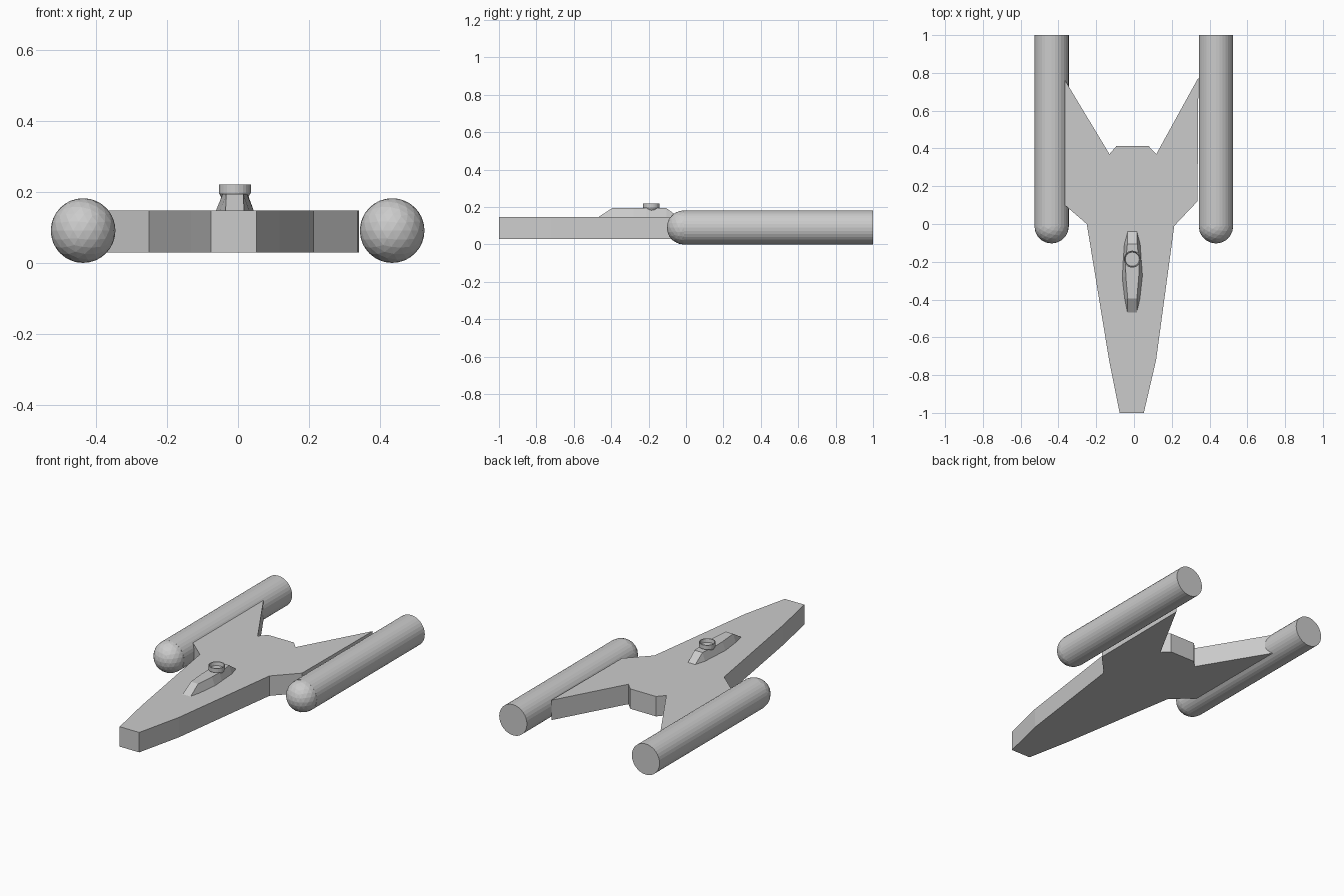
import bpy, bmesh, math
from mathutils import Matrix

if "Cube" in bpy.data.objects:
    bpy.data.objects.remove(bpy.data.objects["Cube"])


def make_object(name, bm):
    bmesh.ops.recalc_face_normals(bm, faces=bm.faces)
    mesh = bpy.data.meshes.new(name)
    bm.to_mesh(mesh)
    bm.free()
    obj = bpy.data.objects.new(name, mesh)
    bpy.context.collection.objects.link(obj)
    return obj


def extrude_outline(name, outline, z0, z1):
    bm = bmesh.new()
    face = bm.faces.new([bm.verts.new((x, y, z0)) for x, y in outline])
    geom = bmesh.ops.extrude_face_region(bm, geom=[face])["geom"]
    verts = [g for g in geom if isinstance(g, bmesh.types.BMVert)]
    bmesh.ops.translate(bm, verts=verts, vec=(0, 0, z1 - z0))
    return make_object(name, bm)


# Hull: flat arrowhead slab, one wing running into its engine
right = [(0.052, -1), (0.117, -0.72), (0.213, -0.01), (0.336, 0.12),
         (0.341, 0.775), (0.118, 0.37), (0.077, 0.413)]
left = [(-0.093, 0.413), (-0.13, 0.37), (-0.38, 0.785), (-0.38, 0.112),
        (-0.25, 0.0), (-0.132, -0.72), (-0.076, -1)]
extrude_outline("hull", right + left, 0.029, 0.147)


# Engines: round tube with a faceted ball at the front
def engine(side, x):
    r, z, y0 = 0.091, 0.091, -0.012
    bm = bmesh.new()
    bmesh.ops.create_cone(
        bm, cap_ends=True, segments=32, radius1=r, radius2=r, depth=1 - y0,
        matrix=Matrix.Translation((x, (1 + y0) / 2, z)) @ Matrix.Rotation(math.pi / 2, 4, 'X'))
    make_object(side + "_engine_tube", bm)
    bm = bmesh.new()
    bmesh.ops.create_icosphere(bm, subdivisions=3, radius=r,
                               matrix=Matrix.Translation((x, y0, z)))
    make_object(side + "_engine_nose", bm)


engine("left", -0.436)
engine("right", 0.434)


# Cabin: lofted along y from (y, half width at base, half width at top, top z)
cx = -0.009
stations = [(-0.468, 0.026, 0.026, 0.147), (-0.395, 0.043, 0.024, 0.194),
            (-0.28, 0.056, 0.034, 0.194), (-0.21, 0.051, 0.036, 0.194),
            (-0.105, 0.044, 0.026, 0.194), (-0.04, 0.026, 0.024, 0.147)]
bm = bmesh.new()
rings = []
for y, hb, ht, z in stations:
    rings.append([bm.verts.new((cx + dx, y, h)) for dx, h in
                  [(-hb, 0.14), (hb, 0.14), (ht, z), (-ht, z)]])
for a, b in zip(rings, rings[1:]):
    for i in range(4):
        j = (i + 1) % 4
        bm.faces.new((a[i], a[j], b[j], b[i]))
bm.faces.new(rings[0])
bm.faces.new(rings[-1])
make_object("cabin", bm)

# Turret: open round cup flaring out of the cabin roof
profile = [(0.018, 0.15), (0.045, 0.197), (0.045, 0.22), (0.04, 0.22), (0.037, 0.199)]
n = 24
bm = bmesh.new()
rings = [[bm.verts.new((cx + r * math.cos(2 * math.pi * i / n),
                        -0.186 + r * math.sin(2 * math.pi * i / n), z)) for i in range(n)]
         for r, z in profile]
for a, b in zip(rings, rings[1:]):
    for i in range(n):
        j = (i + 1) % n
        bm.faces.new((a[i], a[j], b[j], b[i]))
bm.faces.new(rings[0])
bm.faces.new(rings[-1])
make_object("turret", bm)
